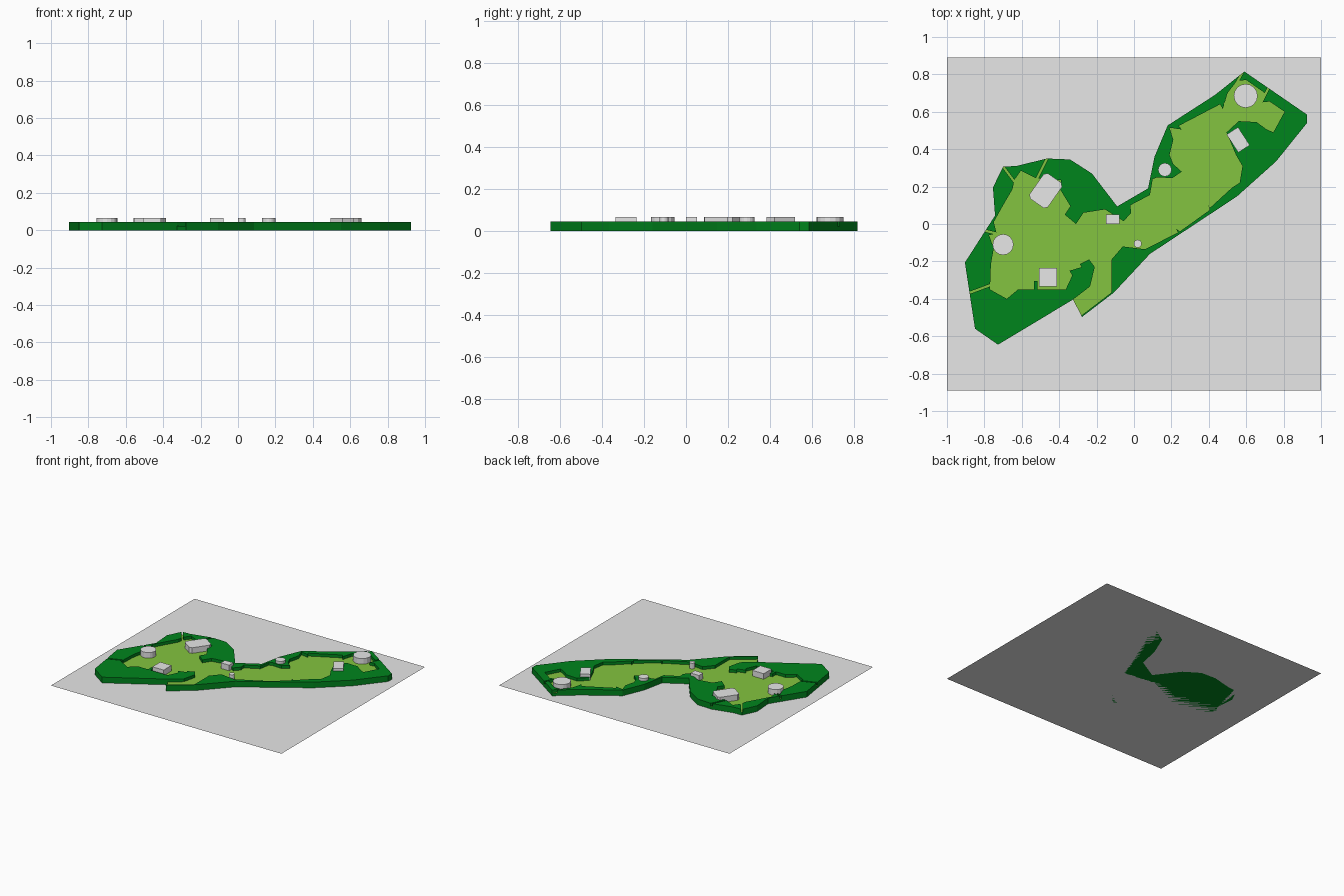
import bpy, bmesh, math
from mathutils import Matrix, Vector

if "Cube" in bpy.data.objects:
    bpy.data.objects.remove(bpy.data.objects["Cube"])

FLOOR, RIM, ROCK = 0.022, 0.045, 0.066


def material(name, rgb):
    m = bpy.data.materials.new(name)
    m.diffuse_color = (*rgb, 1)
    m.use_nodes = True
    m.node_tree.nodes["Principled BSDF"].inputs["Base Color"].default_value = m.diffuse_color
    return m


DARK = material("dark green", (0.0, 0.235, 0.012))
LIGHT = material("light green", (0.23, 0.55, 0.05))
GREY = material("light grey", (0.80, 0.80, 0.80))


def finish(name, bm, *mats):
    bmesh.ops.recalc_face_normals(bm, faces=bm.faces)
    me = bpy.data.meshes.new(name)
    bm.to_mesh(me)
    bm.free()
    for m in mats:
        me.materials.append(m)
    ob = bpy.data.objects.new(name, me)
    bpy.context.collection.objects.link(ob)
    return ob


def prism(bm, pts, z0, z1):
    """Extrude a closed outline from z0 to z1."""
    low = [bm.verts.new((x, y, z0)) for x, y in pts]
    high = [bm.verts.new((x, y, z1)) for x, y in pts]
    bm.faces.new(low[::-1])
    bm.faces.new(high)
    n = len(pts)
    for i in range(n):
        j = (i + 1) % n
        bm.faces.new((low[i], low[j], high[j], high[i]))


# Outer edge, counterclockwise from the right to the left of the entrance
outer = [(-.278, -.497), (-.107, -.366), (.085, -.16), (.55, .147),
         (.76, .335), (.925, .54), (.925, .585), (.59, .815), (.433, .69),
         (.18, .527), (.11, .36), (.075, .19), (-.09, .094), (-.225, .27),
         (-.342, .345), (-.465, .35), (-.63, .31), (-.70, .307),
         (-.754, .195), (-.743, .045), (-.904, -.206), (-.85, -.56),
         (-.727, -.645), (-.326, -.404)]
# Inner edge of the rim, clockwise back to the entrance: west bowl, east bowl
inner_west = [(-.235, -.334), (-.21, -.23), (-.24, -.19), (-.29, -.215),
              (-.28, -.23), (-.345, -.25), (-.33, -.275), (-.365, -.35),
              (-.515, -.35), (-.515, -.305), (-.535, -.305), (-.535, -.35),
              (-.62, -.35), (-.68, -.40), (-.77, -.35), (-.765, -.215),
              (-.75, -.13), (-.775, -.06), (-.735, -.05), (-.75, .01),
              (-.70, .10), (-.65, .185), (-.64, .235), (-.605, .285),
              (-.525, .245), (-.39, .235), (-.395, .185), (-.34, .095),
              (-.37, .05), (-.31, 0), (-.27, .06), (-.155, .078),
              (-.055, .015)]
inner_east = [(-.015, .06), (-.02, .10), (.085, .155), (.10, .24),
              (.125, .25), (.205, .245), (.255, .28), (.21, .32), (.19, .37),
              (.21, .45), (.19, .515), (.255, .505), (.24, .525),
              (.46, .64), (.475, .615), (.50, .70),
              (.55, .765), (.60, .77), (.70, .70), (.68, .65), (.725, .655),
              (.805, .60), (.745, .49), (.71, .505), (.655, .545),
              (.56, .55), (.495, .49), (.545, .37), (.58, .31), (.565, .22),
              (.525, .195), (.405, .085), (.395, .11), (.405, .075),
              (.245, -.04), (.225, -.025), (.235, -.045),
              (.06, -.135), (-.06, -.12), (-.12, -.19), (-.12, -.366),
              (-.281, -.489)]

# Ground sheet
bm = bmesh.new()
bmesh.ops.create_grid(bm, x_segments=1, y_segments=1, size=1,
                      matrix=Matrix.Diagonal((1, .89, 1, 1)))
finish("ground_sheet", bm, GREY)

# Floor slab: light top, dark sides and underside
bm = bmesh.new()
prism(bm, outer, 0, FLOOR)
bmesh.ops.recalc_face_normals(bm, faces=bm.faces)
for f in bm.faces:
    f.material_index = 1 if f.normal.z > 0.5 else 0
finish("floor_slab", bm, DARK, LIGHT)

# Raised rim around the floor, open only at the left of the entrance
bm = bmesh.new()
prism(bm, outer + inner_west + inner_east, FLOOR, RIM)
rim = finish("rim", bm, DARK)

# Narrow slots cut through the rim
bm = bmesh.new()
for p, q in [((-.71, .32), (-.62, .20)), ((-.46, .36), (-.53, .22)),
             ((-.80, -.035), (-.72, -.055)), ((-.885, -.37), (-.75, -.32)),
             ((.58, .81), (.485, .64)), ((.725, .74), (.67, .63))]:
    a, b = Vector(p), Vector(q)
    d = (b - a).normalized() * .006
    s = Vector((-d.y, d.x))
    prism(bm, [a - s, b - s, b + s, a + s], FLOOR - .01, RIM + .02)
cutter = finish("slot_cutter", bm, DARK)
cutter.hide_render = True
cutter.hide_viewport = True
cutter.display_type = 'WIRE'
cut = rim.modifiers.new("slots", 'BOOLEAN')
cut.operation = 'DIFFERENCE'
cut.solver = 'EXACT'
cut.object = cutter


def block(name, x, y, pts, angle=0):
    bm = bmesh.new()
    prism(bm, pts, FLOOR, ROCK)
    bmesh.ops.transform(bm, verts=bm.verts, matrix=Matrix.Translation((x, y, 0))
                        @ Matrix.Rotation(math.radians(angle), 4, 'Z'))
    finish(name, bm, GREY)


def rect(w, h, c=0):
    """Rectangle outline, corners chamfered by c."""
    a, b = w / 2, h / 2
    if not c:
        return [(-a, -b), (a, -b), (a, b), (-a, b)]
    return [(c - a, -b), (a - c, -b), (a, c - b), (a, b - c),
            (a - c, b), (c - a, b), (-a, b - c), (-a, c - b)]


# Round pillars
for i, (x, y, r) in enumerate([(.597, .685, .064), (-.70, -.11, .056),
                               (.165, .29, .036), (.02, -.105, .021)]):
    block(f"round_pillar_{i + 1}", x, y,
          [(r * math.cos(math.tau * k / 16), r * math.sin(math.tau * k / 16))
           for k in range(16)])

# Square blocks
block("square_block", -.46, -.285, rect(.098, .098))
block("small_block", -.113, .026, rect(.072, .052))
block("tilted_block", .557, .45, rect(.073, .115), 33)
block("chamfered_block", -.472, .178, rect(.165, .12, .016), 55)
